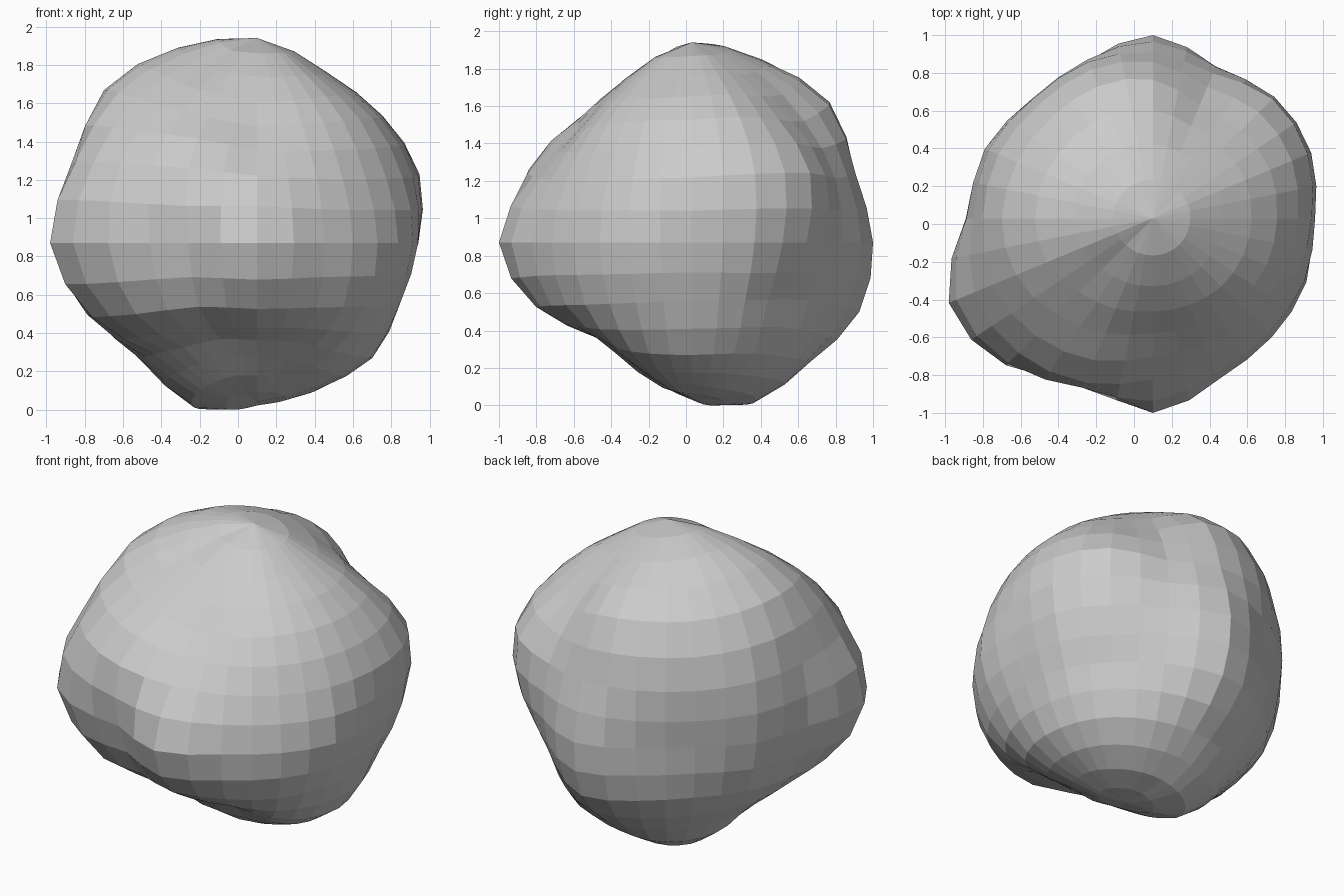
import bpy, bmesh, math
from mathutils import Vector

# Rock radii sampled every 22.5 degrees of longitude (from +x, counter-clockwise),
# one row per 22.5 degrees of latitude between the two poles
BOTTOM, TOP = 0.83, 1.07
CENTRE = Vector((0.1, 0.03, 0.87))
RADII = [
    [.82, .84, .86, .88, .90, .93, .94, .93, .88, .83, .78, .75, .75, .75, .78, .81],
    [.85, .84, .85, .88, .90, .91, .90, .88, .86, .82, .77, .71, .72, .73, .80, .84],
    [.81, .81, .79, .85, .97, .93, .90, .92, .94, 1.01, .97, .87, .90, .88, .87, .84],
    [.84, .88, .87, .87, .97, .90, .88, .95, .99, 1.17, 1.10, .94, 1.03, .92, .89, .88],
    [.91, .96, .97, .90, .95, .97, .97, 1.02, 1.03, 1.11, 1.09, 1.02, .92, .88, .87, .89],
    [.93, .95, .93, .92, 1.04, 1.07, 1.07, 1.10, 1.13, 1.11, 1.02, .93, .86, .87, .90, .92],
    [.96, .97, .97, .99, 1.03, 1.06, 1.08, 1.10, 1.10, 1.07, .99, .96, .94, .94, .95, .95],
]
ROWS = [[BOTTOM] * 16] + RADII + [[TOP] * 16]


def spline(a, b, c, d, t):
    return b + 0.5 * t * (c - a + t * (2*a - 5*b + 4*c - d + t * (3*(b - c) + d - a)))


def along_row(row, u):
    i = math.floor(u)
    return spline(*[row[(i + k) % 16] for k in (-1, 0, 1, 2)], u - i)


def radius(lon, lat):
    u = round(lon / math.radians(22.5), 3) % 16
    v = round((lat + math.pi / 2) / math.radians(22.5), 3)
    j = min(math.floor(v), 7)
    ring = [ROWS[max(0, min(8, j + k))] for k in (-1, 0, 1, 2)]
    return spline(*[along_row(r, u) for r in ring], v - j)


# Rock: a faceted sphere pushed in and out along its radius
bm = bmesh.new()
bmesh.ops.create_uvsphere(bm, u_segments=32, v_segments=16, radius=1)
for v in bm.verts:
    d = v.co.normalized()
    lat = math.asin(max(-1, min(1, d.z)))
    v.co = CENTRE + d * radius(math.atan2(d.y, d.x), lat)

# Stand it on the ground
floor = min(v.co.z for v in bm.verts)
for v in bm.verts:
    v.co.z -= floor

mesh = bpy.data.meshes.new("rock")
bm.to_mesh(mesh)
bm.free()
rock = bpy.data.objects.new("rock", mesh)
bpy.context.collection.objects.link(rock)
